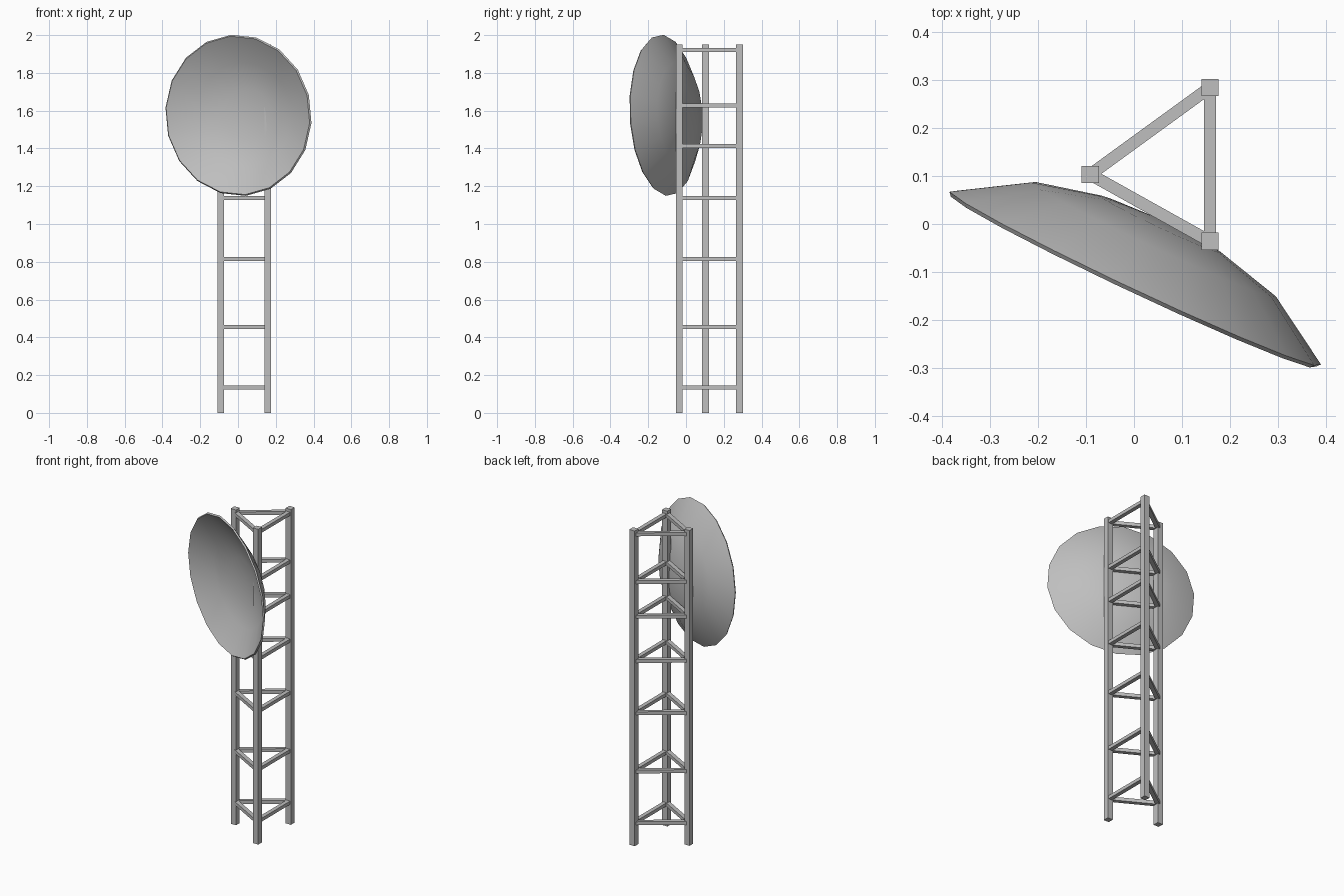
import bpy, bmesh, math
from mathutils import Vector, Matrix

cube = bpy.data.objects.get("Cube")
if cube:
    bpy.data.objects.remove(cube, do_unlink=True)

# Single metal colour
metal = bpy.data.materials.new("grey_metal")
metal.use_nodes = True
GREY = (0.52, 0.52, 0.52, 1)
metal.diffuse_color = GREY
metal.node_tree.nodes["Principled BSDF"].inputs["Base Color"].default_value = GREY


def add_object(name, bm):
    bmesh.ops.recalc_face_normals(bm, faces=bm.faces[:])
    mesh = bpy.data.meshes.new(name)
    bm.to_mesh(mesh)
    bm.free()
    mesh.materials.append(metal)
    obj = bpy.data.objects.new(name, mesh)
    bpy.context.collection.objects.link(obj)
    return obj


def box(name, centre, size, turn=0):
    bm = bmesh.new()
    matrix = (Matrix.Translation(centre) @ Matrix.Rotation(turn, 4, "Z")
              @ Matrix.Diagonal((*size, 1)))
    bmesh.ops.create_cube(bm, size=1, matrix=matrix)
    return add_object(name, bm)


# Three upright legs
HEIGHT, LEG = 1.95, 0.036
corners = {"right": Vector((-0.091, 0.103)),
           "back_left": Vector((0.158, 0.284)),
           "front_left": Vector((0.158, -0.036))}
for name, p in corners.items():
    box(name + "_leg", (p.x, p.y, HEIGHT / 2), (LEG, LEG, HEIGHT))

# Horizontal braces on each side of the triangle
levels = (0.135, 0.455, 0.815, 1.138, 1.412, 1.627, 1.922)
points = list(corners.values())
for i, a in enumerate(points):
    b = points[(i + 1) % 3]
    run, mid = b - a, (a + b) / 2
    for n, z in enumerate(levels):
        box(f"brace_{i + 1}_{n + 1}", (mid.x, mid.y, z),
            (run.length - 0.02, 0.025, 0.021), math.atan2(run.y, run.x))

# Thin dish: closed radius/depth profile spun about its axis
profile = [(0, 0.140), (0.14, 0.130), (0.282, 0.095), (0.428, 0.006),
           (0.421, -0.002), (0.277, 0.084), (0.138, 0.118), (0, 0.128)]
SIDES = 18
bm = bmesh.new()
verts = [bm.verts.new((r, 0, d)) for r, d in profile]
edges = [bm.edges.new(pair) for pair in zip(verts, verts[1:])]
bmesh.ops.spin(bm, geom=verts + edges, axis=(0, 0, 1), cent=(0, 0, 0),
               angle=math.tau, steps=SIDES, use_merge=True)
bmesh.ops.remove_doubles(bm, verts=bm.verts[:], dist=0.0005)

# Aim the dish: back axis, slightly raised so the face tips down
across = Vector((0.905, -0.426, 0)).normalized()
back = Vector((0.426, 0.905, 0.052)).normalized()
up = back.cross(across) * -1
aim = Matrix((across, up, back)).transposed().to_4x4()
spin = Matrix.Rotation(math.radians(90 + 4.5), 4, "Z")
bm.transform(Matrix.Translation((0, -0.118, 1.575)) @ aim @ spin)
dish = add_object("dish", bm)

bpy.ops.object.select_all(action="DESELECT")
dish.select_set(True)
bpy.context.view_layer.objects.active = dish
bpy.ops.object.shade_smooth_by_angle(angle=math.radians(35))
